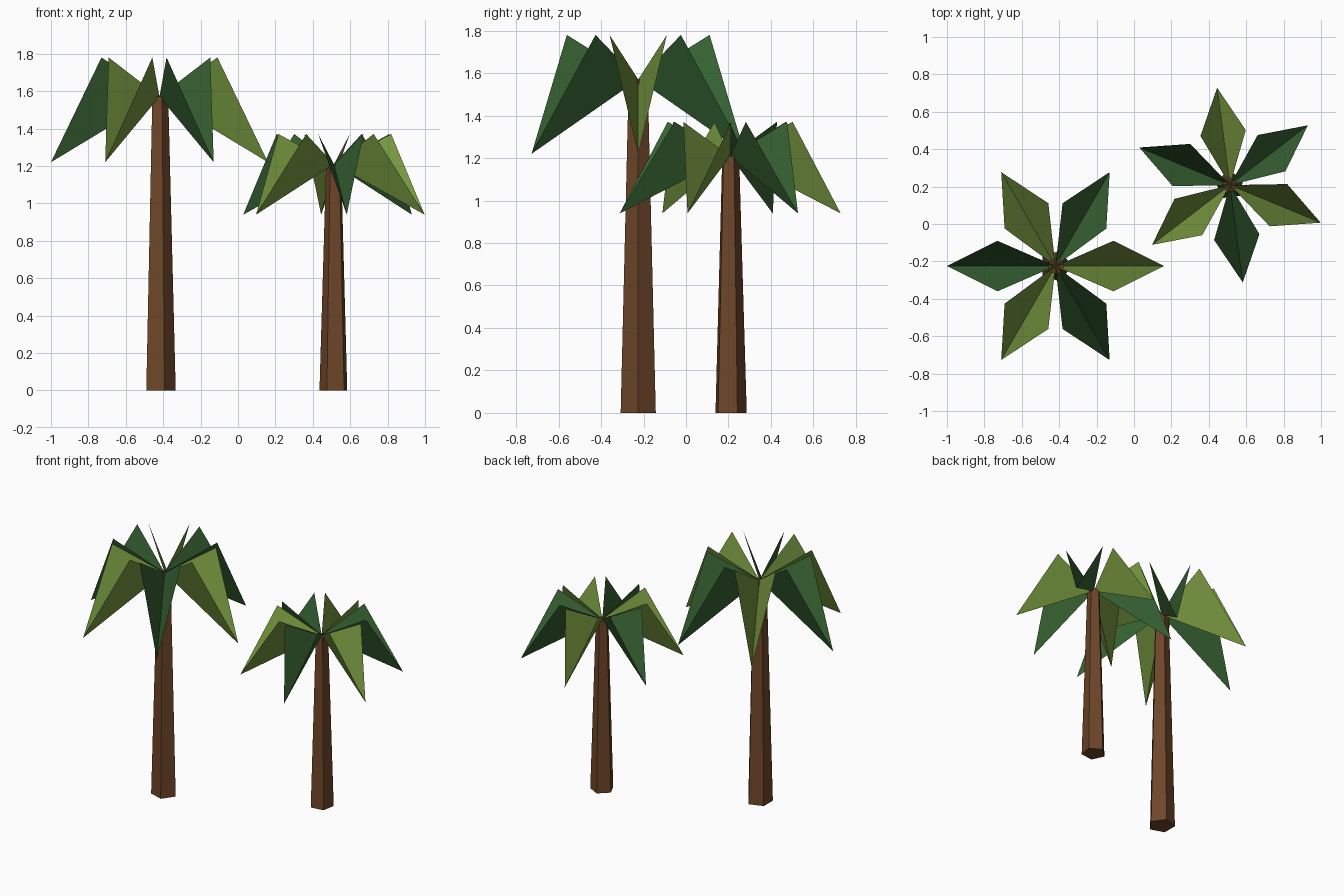
import bpy, bmesh
from math import cos, sin, pi, radians
from mathutils import Vector

if "Cube" in bpy.data.objects:
    bpy.data.objects.remove(bpy.data.objects["Cube"])


def material(name, rgb):
    m = bpy.data.materials.new(name)
    m.diffuse_color = (*rgb, 1)
    m.use_nodes = True
    m.node_tree.nodes["Principled BSDF"].inputs["Base Color"].default_value = m.diffuse_color
    return m


BARK = material("brown bark", (0.155, 0.060, 0.022))
OLIVE = material("olive green", (0.180, 0.305, 0.050))
DARK = material("dark green", (0.037, 0.120, 0.032))


def make_object(name, bm, mats):
    mesh = bpy.data.meshes.new(name)
    bm.to_mesh(mesh)
    bm.free()
    for m in mats:
        mesh.materials.append(m)
    ob = bpy.data.objects.new(name, mesh)
    bpy.context.collection.objects.link(ob)
    return ob


def palm(name, x, y, turn, width, height):
    # tapered five-sided trunk
    bm = bmesh.new()
    rings = []
    for r, z in ((0.087, 0), (0.047, 1.57)):
        rings.append([bm.verts.new((r * cos(2 * pi * i / 5), r * sin(2 * pi * i / 5), z))
                      for i in range(5)])
    low, high = rings
    for i in range(5):
        j = (i + 1) % 5
        bm.faces.new((low[i], low[j], high[j], high[i]))
    bm.faces.new(low[::-1])
    bm.faces.new(high)
    trunk = make_object(name + "_trunk", bm, [BARK])

    # six V-folded fronds in alternating greens
    bm = bmesh.new()
    for k in range(6):
        a = k * pi / 3
        out, side = Vector((cos(a), sin(a), 0)), Vector((-sin(a), cos(a), 0))
        base, left, tip, right = [
            bm.verts.new(out * d + side * s + Vector((0, 0, z)))
            for d, s, z in ((0, 0, 1.57), (0.31, 0.135, 1.78),
                            (0.58, 0, 1.22), (0.31, -0.135, 1.78))]
        for f in ((base, tip, left), (base, right, tip)):
            bm.faces.new(f).material_index = k % 2
    fronds = make_object(name + "_fronds", bm, [OLIVE, DARK])

    for ob in (trunk, fronds):
        ob.location = (x, y, 0)
        ob.rotation_euler = (0, 0, radians(turn))
        ob.scale = (width, width, height)


palm("tall_palm", -0.42, -0.225, 0, 1, 1)
palm("short_palm", 0.513, 0.208, 97.5, 0.905, 0.77)
